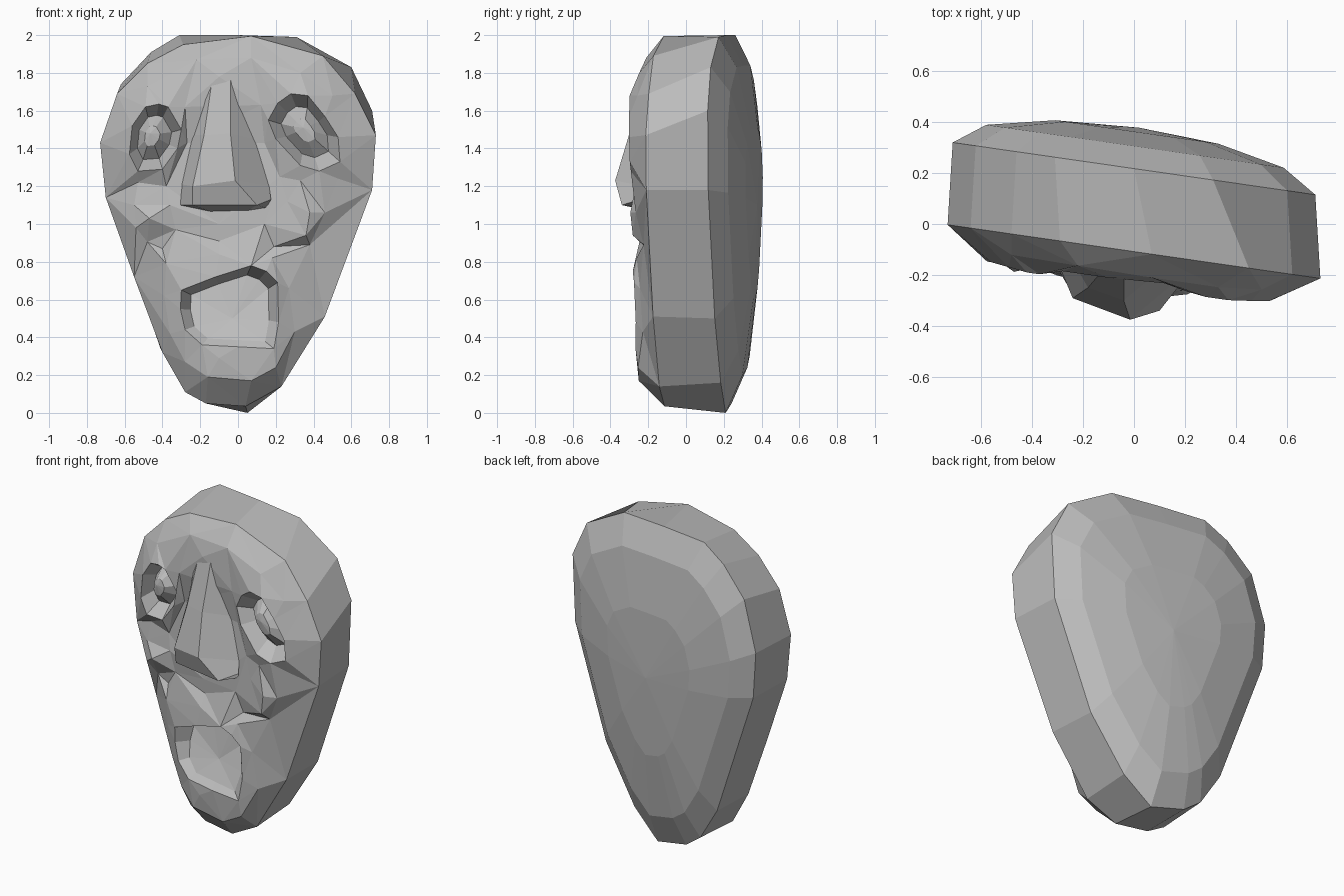
import bpy, bmesh
from mathutils import Vector
from mathutils.geometry import delaunay_2d_cdt

cube = bpy.data.objects.get("Cube")
if cube:
    bpy.data.objects.remove(cube, do_unlink=True)

grey = bpy.data.materials.new("stone grey")
grey.use_nodes = True
grey.diffuse_color = (0.5, 0.5, 0.5, 1)
grey.node_tree.nodes["Principled BSDF"].inputs["Base Color"].default_value = (0.5, 0.5, 0.5, 1)

SLANT = 0.144                       # the whole head is turned a little to one side


def place(p):
    """(across, up, depth) -> slanted model position"""
    x, z, d = p
    return Vector((x, d - SLANT * x, z))


def build(name, points, faces, outward=None):
    """Flat-shaded part; faces point to the front, or away from a centre."""
    bm = bmesh.new()
    vs = [bm.verts.new(place(p)) for p in points]
    for f in faces:
        bm.faces.new([vs[i] for i in f])
    bm.normal_update()
    for f in bm.faces:
        way = f.calc_center_median() - outward if outward else Vector((0, -1, 0))
        if f.normal.dot(way) < 0:
            f.normal_flip()
    me = bpy.data.meshes.new(name)
    bm.to_mesh(me)
    bm.free()
    me.materials.append(grey)
    ob = bpy.data.objects.new(name, me)
    bpy.context.collection.objects.link(ob)
    return ob


def loft(rings, tip=None):
    """Bridge closed rings of equal length and fan the last one to a tip."""
    n = len(rings[0])
    pts = [p for r in rings for p in r]
    faces = [(k * n + i, k * n + (i + 1) % n, (k + 1) * n + (i + 1) % n, (k + 1) * n + i)
             for k in range(len(rings) - 1) for i in range(n)]
    if tip:
        base = (len(rings) - 1) * n
        faces += [(base + i, base + (i + 1) % n, len(pts)) for i in range(n)]
        pts.append(tip)
    return pts, faces


def scaled(loop, centre, s, depth):
    """Copy of a loop shrunk to a centre; depth is a function of across, up."""
    out = []
    for p in loop:
        x = centre[0] + (p[0] - centre[0]) * s
        z = centre[1] + (p[1] - centre[1]) * s
        out.append((x, z, depth(x, z)))
    return out


def inside(x, z, loop):
    hit = False
    for a, b in zip(loop, loop[1:] + loop[:1]):
        if (a[1] > z) != (b[1] > z) and x < (b[0] - a[0]) * (z - a[1]) / (b[1] - a[1]) + a[0]:
            hit = not hit
    return hit


# Skull: front rim, back rim, then a shallow domed back
front_rim = [(x, z, -0.108) for x, z in (
    (0.07, 1.995), (0.45, 1.89), (0.62, 1.69), (0.73, 1.47), (0.71, 1.18), (0.46, 0.51),
    (0.23, 0.14), (0.04, 0.035), (-0.17, 0.05), (-0.28, 0.11), (-0.40, 0.32), (-0.55, 0.72),
    (-0.70, 1.14), (-0.73, 1.43), (-0.64, 1.69), (-0.48, 1.85), (-0.29, 1.95))]
back_rim = [(x, z, 0.217) for x, z in (
    (0.0, 2.0), (0.31, 1.99), (0.60, 1.83), (0.71, 1.60), (0.69, 1.18), (0.45, 0.50),
    (0.23, 0.16), (0.05, 0.0), (-0.17, 0.05), (-0.28, 0.13), (-0.41, 0.34), (-0.55, 0.74),
    (-0.69, 1.14), (-0.71, 1.43), (-0.62, 1.74), (-0.46, 1.91), (-0.31, 2.0))]
mid = (0.02, 1.1)
pts, faces = loft([front_rim, back_rim,
                   scaled(back_rim, mid, 0.82, lambda x, z: 0.305),
                   scaled(back_rim, mid, 0.45, lambda x, z: 0.362)], (0.02, 1.1, 0.38))
build("skull", pts, faces, Vector((0, 0.05, 1.05)))

# Rims of the eye sockets and the open mouth
right_eye = [(-0.49, 1.62, -0.24), (-0.42, 1.635, -0.25), (-0.37, 1.62, -0.25), (-0.30, 1.50, -0.23),
             (-0.32, 1.40, -0.23), (-0.40, 1.29, -0.24), (-0.53, 1.28, -0.23), (-0.575, 1.37, -0.23),
             (-0.56, 1.52, -0.23)]
left_eye = [(0.16, 1.55, -0.22), (0.21, 1.64, -0.235), (0.28, 1.69, -0.245), (0.37, 1.68, -0.245),
            (0.46, 1.57, -0.235), (0.53, 1.46, -0.225), (0.54, 1.33, -0.22), (0.43, 1.28, -0.23),
            (0.33, 1.31, -0.24), (0.20, 1.45, -0.23)]
mouth = [(-0.30, 0.65, -0.245), (-0.12, 0.72, -0.26), (0.07, 0.78, -0.265), (0.15, 0.75, -0.26),
         (0.21, 0.69, -0.245), (0.215, 0.48, -0.235), (0.19, 0.34, -0.24), (0.0, 0.35, -0.255),
         (-0.19, 0.36, -0.25), (-0.28, 0.44, -0.235), (-0.305, 0.55, -0.235)]

# Face: relief points filled in between the rims
forehead = [(-0.22, 1.87, -0.195), (0.07, 1.88, -0.20), (0.33, 1.80, -0.20), (-0.48, 1.73, -0.19),
            (0.50, 1.68, -0.185), (-0.10, 1.78, -0.225), (-0.28, 1.62, -0.225), (0.12, 1.63, -0.215),
            (-0.27, 1.43, -0.185), (0.14, 1.43, -0.185)]
cheeks = [(-0.53, 1.22, -0.185), (-0.38, 1.20, -0.20), (-0.55, 1.10, -0.20), (-0.47, 1.03, -0.255),
          (-0.36, 1.10, -0.215), (-0.54, 0.98, -0.215), (-0.48, 0.905, -0.18), (-0.33, 0.97, -0.20),
          (0.22, 1.25, -0.20), (0.33, 1.23, -0.215), (0.53, 1.24, -0.185), (0.26, 1.12, -0.21),
          (0.38, 1.06, -0.24), (0.46, 1.06, -0.20), (0.36, 0.94, -0.23), (0.38, 0.89, -0.17),
          (0.19, 0.88, -0.19), (-0.10, 1.00, -0.205), (0.14, 1.00, -0.205)]
jaw = [(-0.40, 0.87, -0.18), (-0.10, 0.91, -0.20), (-0.38, 0.79, -0.225), (-0.10, 0.84, -0.245),
       (0.18, 0.82, -0.235), (-0.39, 0.62, -0.20), (0.27, 0.66, -0.205), (-0.36, 0.42, -0.19),
       (0.30, 0.43, -0.185), (-0.28, 0.27, -0.205), (-0.16, 0.19, -0.24), (0.07, 0.17, -0.24),
       (0.20, 0.24, -0.225), (-0.10, 0.29, -0.255)]
holes = [right_eye, left_eye, mouth]
relief, borders = [], []
for loop in [front_rim] + holes:
    s, n = len(relief), len(loop)
    borders += [(s + i, s + (i + 1) % n) for i in range(n)]
    relief += loop
relief += forehead + cheeks + jaw
flat, _, tris, origin, _, _ = delaunay_2d_cdt(
    [Vector(p[:2]) for p in relief], borders, [], 0, 1e-5)
points = [relief[o[0]] for o in origin]
kept = []
for t in tris:
    c = sum((flat[i] for i in t), Vector((0, 0))) / len(t)
    if inside(c.x, c.y, front_rim) and not any(inside(c.x, c.y, h) for h in holes):
        kept.append(t)
build("face", points, kept)

# Eyes: sunken socket with a faceted eyeball rising from its floor
for name, rim, c in (("right_eye", right_eye, (-0.45, 1.46)), ("left_eye", left_eye, (0.36, 1.49))):
    rings = [rim, scaled(rim, c, 0.66, lambda x, z: -0.14),
             scaled(rim, (c[0] - 0.01, c[1] + 0.01), 0.3, lambda x, z: -0.205)]
    build(name, *loft(rings, (c[0] - 0.015, c[1] + 0.02, -0.215)))

# Mouth cavity: deep under the upper lip, sloping forward to the lower lip
slope = lambda x, z: -0.11 - max(0, 0.66 - z) * 0.38
build("mouth_cavity", *loft([mouth, scaled(mouth, (-0.04, 0.53), 0.8, slope)], (-0.03, 0.50, -0.15)))

# Nose: rows of (side, ridge, ridge, side) running down to the underside
rows = [((-0.17, 1.74, -0.20), (-0.14, 1.74, -0.222), (-0.04, 1.76, -0.222), (-0.01, 1.76, -0.20)),
        ((-0.24, 1.47, -0.18), (-0.18, 1.47, -0.275), (-0.04, 1.48, -0.305), (0.09, 1.45, -0.18)),
        ((-0.30, 1.21, -0.19), (-0.24, 1.20, -0.325), (-0.015, 1.23, -0.377), (0.165, 1.20, -0.20)),
        ((-0.31, 1.10, -0.20), (-0.24, 1.10, -0.31), (0.10, 1.10, -0.325), (0.175, 1.13, -0.22)),
        ((-0.27, 1.085, -0.19), (-0.14, 1.065, -0.195), (0.05, 1.07, -0.195), (0.15, 1.085, -0.19))]
grid = [(r * 4 + c, r * 4 + c + 1, r * 4 + c + 5, r * 4 + c + 4) for r in range(4) for c in range(3)]
build("nose", [p for row in rows for p in row], grid)
